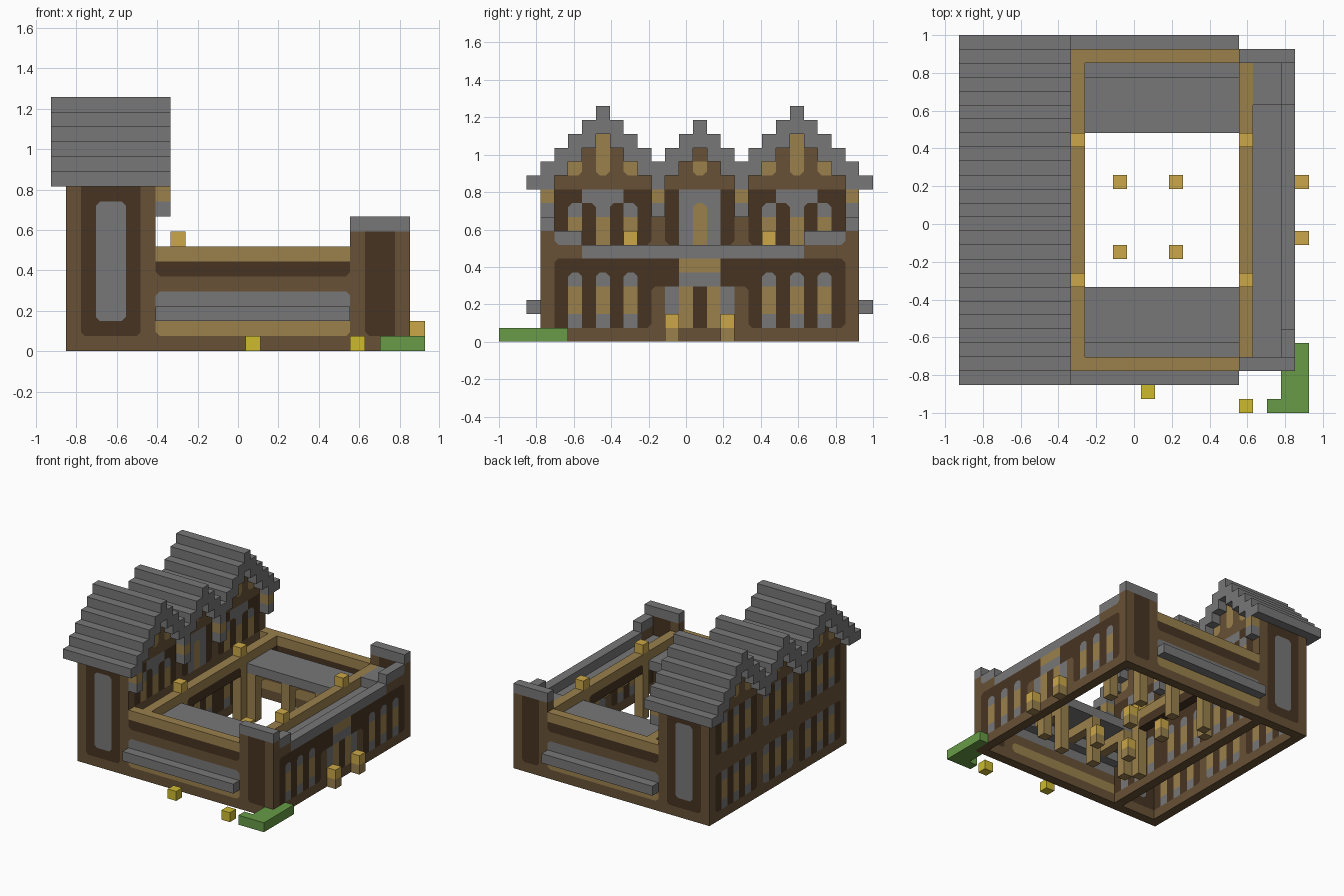
import bpy
import bmesh
from mathutils import Vector

old = bpy.data.objects.get("Cube")
if old:
    bpy.data.objects.remove(old, do_unlink=True)

U = 2 / 27                                  # size of one block
ORIGIN = Vector((-12.5 * U, -1, 0))
PALETTE = {"stone": "777777", "timber": "685136", "dark_timber": "473422",
           "light_wood": "9b814d", "lantern": "cba748",
           "flower": "cdbb2f", "hedge": "679b46"}
ROUND = 0.28                                # rounding of painted corners


def linear(code):
    vals = [int(code[n:n + 2], 16) / 255 for n in (0, 2, 4)]
    return [((v + 0.055) / 1.055) ** 2.4 if v > 0.04 else v / 12.92 for v in vals] + [1]


names = list(PALETTE)
materials = []
for name in names:
    mat = bpy.data.materials.new(name)
    mat.use_nodes = True
    mat.diffuse_color = linear(PALETTE[name])
    bsdf = mat.node_tree.nodes["Principled BSDF"]
    bsdf.inputs["Base Color"].default_value = linear(PALETTE[name])
    bsdf.inputs["Roughness"].default_value = 0.9
    materials.append(mat)

cells = {}                                  # block position -> (part, colour)


def span(v):
    return range(v, v + 1) if isinstance(v, int) else range(v[0], v[1] + 1)


def fill(part, colour, x, y, z):
    """Fill a box of blocks; each axis is one index or a (first, last) pair."""
    for i in span(x):
        for j in span(y):
            for k in span(z):
                cells[i, j, k] = (part, colour)


def flip(y):
    """Mirror a y index or span about the centre row."""
    return 28 - y if isinstance(y, int) else (28 - y[1], 28 - y[0])


def both(part, colour, x, y, z):
    fill(part, colour, x, y, z)
    fill(part, colour, x, flip(y), z)


def windows(part, x, rows, z):
    """Tall windows with stone sill and head."""
    for j in rows:
        fill(part, "stone", x, j, (z, z + 3))
        fill(part, "light_wood", x, j, (z + 1, z + 2))


# Main wing walls
for x in (1, 6):
    fill("main_wing", "timber", x, (3, 25), (0, 11))
both("main_wing", "timber", (2, 5), 3, (0, 10))
both("main_wing", "dark_timber", (2, 5), 3, (1, 10))
both("main_wing", "stone", (3, 4), 3, (2, 9))

# Main wing outer windows, two storeys in three bays
for z in (1, 7):
    both("main_wing", "dark_timber", 1, (4, 10), (z, z + 3))
    fill("main_wing", "dark_timber", 1, (12, 16), (z, z + 3))
    windows("main_wing", 1, (5, 7, 9, 12, 14, 16, 19, 21, 23), z)

# Courtyard side of the main wing
fill("main_wing", "dark_timber", 6, (4, 24), (1, 5))
windows("main_wing", 6, (5, 7, 9, 12, 14, 16, 19, 21, 23), 1)
both("main_wing", "dark_timber", 6, (4, 10), (7, 10))
both("main_wing", "stone", 6, (6, 8), 10)
for j in (5, 7, 9):
    both("main_wing", "stone", 6, j, 9)
    both("main_wing", "light_wood", 6, j, (7, 8))
fill("main_wing", "dark_timber", 6, (12, 16), (7, 10))
fill("main_wing", "stone", 6, (13, 15), (7, 10))
fill("main_wing", "light_wood", 6, 14, (7, 9))

# Upper floor on beams
fill("upper_floor", "stone", (2, 5), (4, 24), 5)
for j in range(5, 24, 3):
    fill("upper_floor", "light_wood", (2, 5), j, 4)

# Three stepped gables: roof heights fall away from each ridge
ridges = {7: 16, 14: 15, 21: 16}
for j in range(2, 27):
    top = max(h - abs(j - r) for r, h in ridges.items())
    for x in (1, 6):
        if top > 12:
            fill("gables", "timber", x, j, (11, top - 2))
    fill("main_roof", "stone", (0, 7), j, (max(11, top - 1), top))
for x in (1, 6):
    both("gables", "light_wood", x, 7, (12, 14))
    both("gables", "light_wood", x, 5, 12)
    both("gables", "light_wood", x, 9, 12)
    fill("gables", "light_wood", x, 14, 12)

# Brackets under the eaves
for j in (3, 11):
    both("eave_brackets", "light_wood", 7, j, 10)
    both("eave_brackets", "stone", 7, j, 9)

# Side wings: wall, rail beam and stepped eaves rising to a flat roof
both("side_wings", "timber", (7, 19), 3, (0, 4))
both("side_wings", "light_wood", (7, 19), 3, 1)
both("side_wings", "dark_timber", (7, 19), 3, 5)
both("side_wings", "light_wood", (7, 19), 3, 6)
for j in range(2, 9):
    both("side_roofs", "stone", (7, 19), j, min(j, 5))

# Courtyard frames on posts
for x in (8, 20):
    fill("court_frames", "dark_timber", x, (4, 24), 5)
    fill("court_frames", "light_wood", x, (3, 25), 6)
    for j in (9, 19):
        fill("court_frames", "light_wood", x, j, (0, 5))
        fill("lanterns", "lantern", x, j, 7)

# Side wing posts and tie beams
for x in (9, 13, 17):
    both("court_posts", "light_wood", x, 8, (0, 3))
    both("tie_beams", "light_wood", x, (5, 8), 4)

# Entrance wing: end walls, facade, sunken roof deck and parapet
both("entrance_wing", "timber", (20, 23), 3, (0, 7))
both("entrance_wing", "dark_timber", (21, 22), 3, (1, 7))
fill("entrance_wing", "timber", 23, (4, 24), (0, 6))
fill("entrance_wing", "dark_timber", 23, (4, 24), (1, 5))
windows("entrance_wing", 23, (5, 7, 9, 19, 21, 23), 1)
fill("entrance_deck", "stone", (21, 22), (4, 24), 5)
fill("entrance_deck", "stone", (21, 22), (22, 24), 6)
for j in range(5, 24, 3):
    fill("entrance_deck", "light_wood", (21, 22), j, 4)
both("parapet", "stone", (20, 23), 3, 8)
fill("parapet", "stone", 23, (4, 5), 7)
fill("parapet", "stone", 23, (22, 24), 7)
fill("parapet", "stone", 23, (6, 21), 6)

# Doorway
both("doorway", "timber", 23, 11, (1, 3))
both("doorway", "stone", 23, 12, (1, 3))
fill("doorway", "stone", 23, (13, 15), 4)
fill("doorway", "light_wood", 23, (13, 15), 5)
both("doorway", "light_wood", 23, 13, (1, 3))
fill("doorway", "dark_timber", 23, 14, (1, 3))

# Lanterns on short posts, by the door and in the courtyard
for i, j in ((24, 12), (24, 16), (11, 11), (11, 16), (15, 11), (15, 16)):
    fill("lantern_posts", "light_wood", i, j, 0)
    fill("lanterns", "lantern", i, j, 1)

# Hedge and flowers
fill("hedge", "hedge", (22, 24), 0, 0)
fill("hedge", "hedge", (23, 24), (1, 2), 0)
fill("hedge", "hedge", 24, (3, 4), 0)
fill("flowers", "flower", 13, 1, 0)
fill("flowers", "flower", 20, 0, 0)


def step(c, *dirs):
    return tuple(int(round(sum(v))) for v in zip(c, *dirs))


def add_cell(bm, c, colour):
    """Add the visible faces of one block, with softly rounded paint corners."""
    for axis in range(3):
        for sign in (1, -1):
            n, u = Vector((0, 0, 0)), Vector((0, 0, 0))
            n[axis], u[(axis + 1) % 3] = sign, 1
            v = n.cross(u)
            if step(c, n) in cells:
                continue

            def paint(*dirs):
                p = step(c, *dirs)
                return cells[p][1] if p in cells and step(p, n) not in cells else None

            centre = Vector(c) + Vector((0.5, 0.5, 0.5)) + n * 0.5
            body, patches = [], []
            for a, b in ((u, v), (v, -u), (-u, -v), (-v, u)):
                corner = centre + (a + b) / 2
                other = paint(a)
                if other and other != colour and other == paint(b) == paint(a, b):
                    p, q = corner - b * ROUND, corner - a * ROUND
                    body += [p, q]
                    patches.append(([p, corner, q], other))
                else:
                    body.append(corner)
            for points, col in [(body, colour)] + patches:
                face = bm.faces.new([bm.verts.new(ORIGIN + p * U) for p in points])
                face.material_index = names.index(col)


# One object for each part
for part in sorted({p for p, _ in cells.values()}):
    bm = bmesh.new()
    for c, (owner, colour) in cells.items():
        if owner == part:
            add_cell(bm, c, colour)
    bmesh.ops.remove_doubles(bm, verts=bm.verts, dist=U / 100)
    mesh = bpy.data.meshes.new(part)
    bm.to_mesh(mesh)
    bm.free()
    for mat in materials:
        mesh.materials.append(mat)
    bpy.context.collection.objects.link(bpy.data.objects.new(part, mesh))
